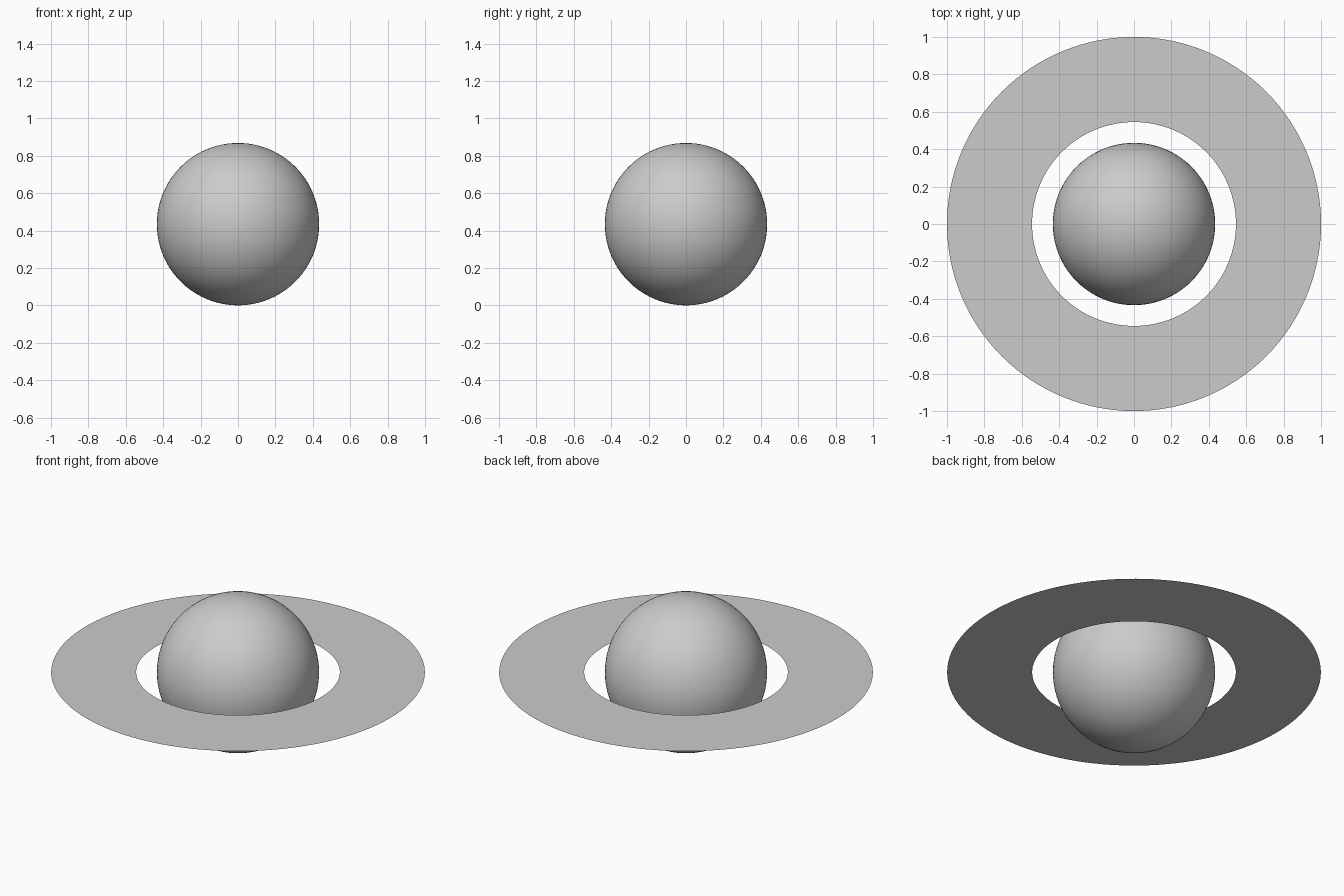
import bpy
import bmesh

RADIUS = 0.434
RING_INNER, RING_OUTER = 0.545, 1.0

cube = bpy.data.objects.get("Cube")
if cube:
    bpy.data.objects.remove(cube, do_unlink=True)

# One plain grey for both parts
grey = bpy.data.materials.new("light_grey")
grey.use_nodes = True
colour = (0.6, 0.6, 0.6, 1)
grey.diffuse_color = colour
grey.node_tree.nodes["Principled BSDF"].inputs["Base Color"].default_value = colour


def add_part(name, bm, smooth):
    mesh = bpy.data.meshes.new(name)
    for face in bm.faces:
        face.smooth = smooth
    bm.to_mesh(mesh)
    bm.free()
    mesh.materials.append(grey)
    part = bpy.data.objects.new(name, mesh)
    part.location.z = RADIUS
    bpy.context.collection.objects.link(part)


# Planet: smooth sphere resting on the ground plane
bm = bmesh.new()
bmesh.ops.create_uvsphere(bm, u_segments=96, v_segments=48, radius=RADIUS)
add_part("planet", bm, True)

# Ring: paper-thin flat band around the equator, facing up
bm = bmesh.new()
for radius in (RING_INNER, RING_OUTER):
    bmesh.ops.create_circle(bm, segments=128, radius=radius)
bmesh.ops.bridge_loops(bm, edges=bm.edges[:])
bm.normal_update()
bmesh.ops.reverse_faces(bm, faces=[f for f in bm.faces if f.normal.z < 0])
add_part("planet_ring", bm, False)
